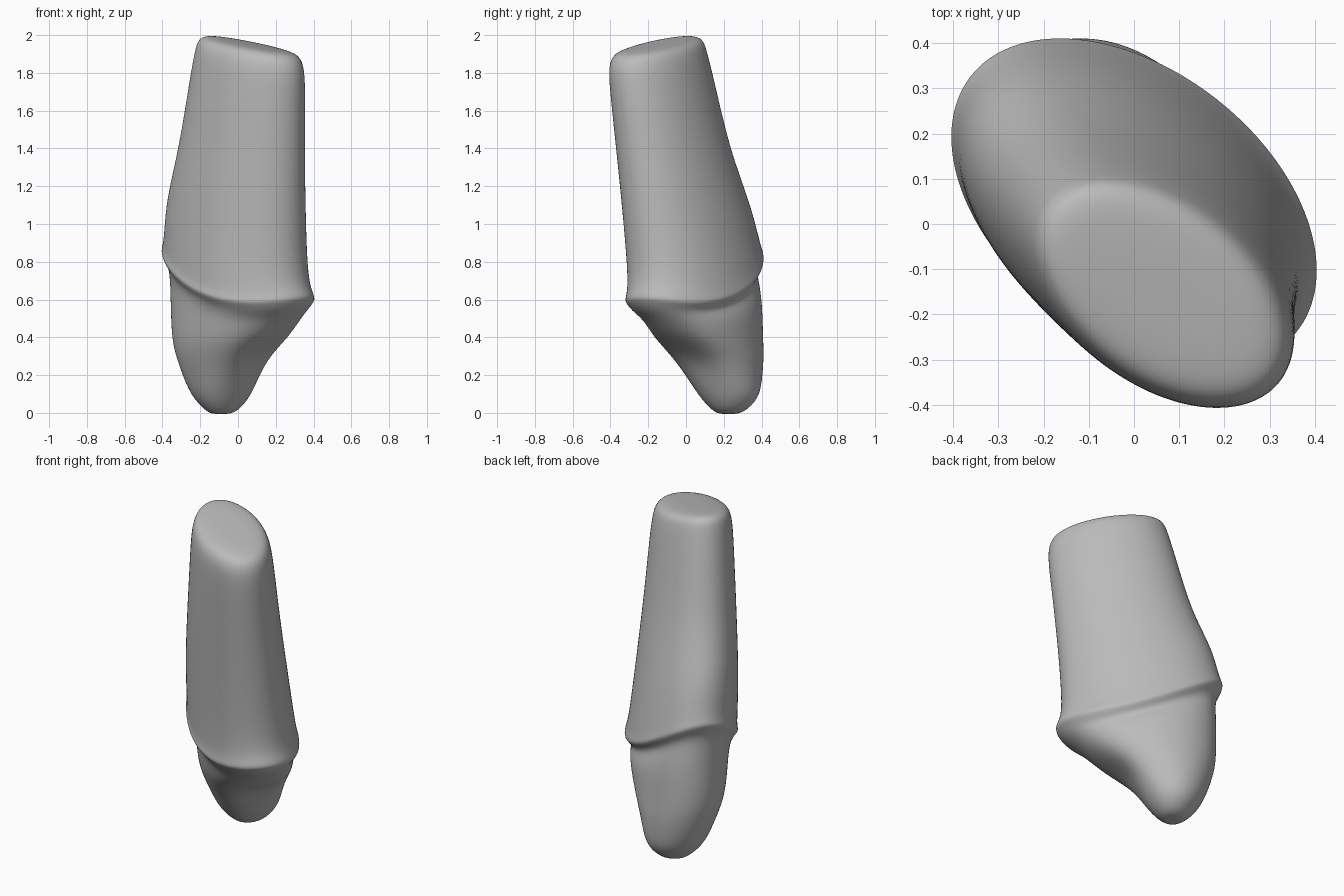
import bpy, bmesh, math
from mathutils import Vector

cube = bpy.data.objects.get("Cube")
if cube:
    bpy.data.objects.remove(cube, do_unlink=True)

SEGMENTS = 40
ANGLE = math.radians(-38)
LONG_AXIS = Vector((math.cos(ANGLE), math.sin(ANGLE)))
SHORT_AXIS = Vector((-math.sin(ANGLE), math.cos(ANGLE)))

# Oval sections: height, centre x, centre y, long radius, short radius
ROOT = [
    (-0.005, -0.09, 0.225, 0.05, 0.06),
    (0.02, -0.085, 0.23, 0.09, 0.105),
    (0.09, -0.09, 0.23, 0.15, 0.17),
    (0.2, -0.085, 0.2, 0.215, 0.2),
    (0.3, -0.07, 0.165, 0.275, 0.23),
    (0.4, -0.035, 0.115, 0.355, 0.25),
    (0.5, -0.015, 0.09, 0.385, 0.26),
]
CROWN = [
    (0.72, -0.01, 0.04, 0.43, 0.285),
    (1, -0.01, 0.005, 0.42, 0.27),
    (1.4, 0.02, -0.07, 0.38, 0.24),
    (1.75, 0.05, -0.125, 0.35, 0.22),
]
COLLAR = (0.605, 0, 0.045, 0.464, 0.3)
RIM = (1.91, 0.062, -0.15, 0.332, 0.208)


def clamp(value):
    return max(0, min(1, value))


def offset_section(section, rise, inset):
    z, cx, cy, a, b = section
    return z + rise, cx, cy, a - inset, b - inset


def surface_height(z, u):
    # The collar line curves along the long axis and fades away from the collar
    fade = clamp((z - 0.4) / 0.15) * clamp((1.4 - z) / 0.65)
    collar = fade * (0.56 * (u - 0.25) ** 2 - 0.015)
    # The top is cut on a slant
    slant = clamp((z - 1.4) / 0.5) * 0.18 * (u + 0.11)
    return z + collar - slant


def add_ring(bm, section):
    z, cx, cy, a, b = section
    # The root is scooped out below the low end of the collar
    hollow = 0.28 * max(0, 1 - abs(z - 0.28) / 0.2)
    ring = []
    for i in range(SEGMENTS):
        turn = math.tau * i / SEGMENTS
        along = a * (math.cos(turn) - hollow * max(0, math.cos(turn)) ** 4)
        point = Vector((cx, cy)) + along * LONG_AXIS + b * math.sin(turn) * SHORT_AXIS
        height = surface_height(z, point.dot(LONG_AXIS))
        ring.append(bm.verts.new((point.x, point.y, height)))
    return ring


def close_end(bm, ring):
    middle = sum((v.co for v in ring), Vector()) / SEGMENTS
    hub = bm.verts.new(middle)
    for i in range(SEGMENTS):
        bm.faces.new((ring[i - 1], ring[i], hub))


# Flared collar and rounded rim follow from one section each
collar_rings = [offset_section(COLLAR, rise, inset) for rise, inset in
                ((-0.055, 0.045), (-0.022, 0.016), (0, 0), (0.03, 0.01))]
rim_rings = [offset_section(RIM, rise, inset) for rise, inset in
             ((0, 0), (0.06, 0.018), (0.085, 0.055), (0.09, 0.14))]

# Loft root, collar, crown and rim as one skin
bm = bmesh.new()
rings = [add_ring(bm, s) for s in ROOT + collar_rings + CROWN + rim_rings]
for low, high in zip(rings, rings[1:]):
    for i in range(SEGMENTS):
        bm.faces.new((low[i - 1], low[i], high[i], high[i - 1]))
close_end(bm, rings[0])
close_end(bm, rings[-1])
bmesh.ops.recalc_face_normals(bm, faces=bm.faces)
for face in bm.faces:
    face.smooth = True

mesh = bpy.data.meshes.new("tooth_die")
bm.to_mesh(mesh)
bm.free()
die = bpy.data.objects.new("tooth_die", mesh)
bpy.context.collection.objects.link(die)

# Soft organic surface
smooth = die.modifiers.new("smooth_surface", "SUBSURF")
smooth.levels = smooth.render_levels = 2

# Plain grey stone
colour = (0.5, 0.5, 0.5, 1)
stone = bpy.data.materials.new("grey_stone")
stone.use_nodes = True
stone.diffuse_color = colour
stone.node_tree.nodes["Principled BSDF"].inputs["Base Color"].default_value = colour
mesh.materials.append(stone)
